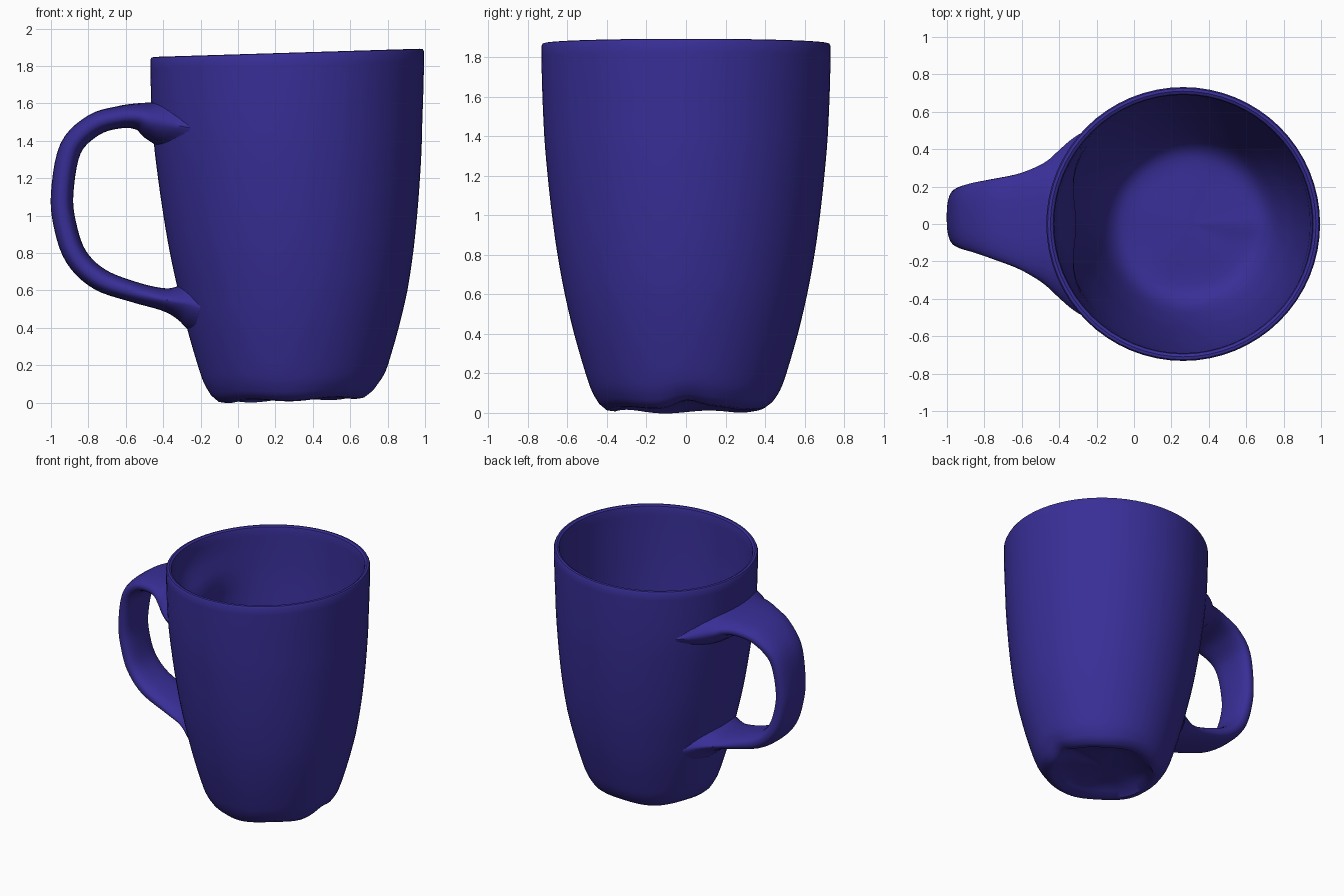
import bpy, bmesh, math
from mathutils import Vector

cube = bpy.data.objects.get("Cube")
if cube:
    bpy.data.objects.remove(cube, do_unlink=True)

glaze = bpy.data.materials.new("indigo glaze")
glaze.use_nodes = True
color = (0.04, 0.028, 0.31, 1)
glaze.diffuse_color = color
bsdf = next(n for n in glaze.node_tree.nodes if n.type == 'BSDF_PRINCIPLED')
bsdf.inputs["Base Color"].default_value = color


def smooth_path(points, steps):
    """Catmull-Rom interpolation of points of any dimension."""
    out = []
    last = len(points) - 1
    for i in range(last):
        quad = [points[min(max(j, 0), last)] for j in (i - 1, i, i + 1, i + 2)]
        for s in range(steps):
            t = s / steps
            out.append([0.5 * (2 * b + (c - a) * t + (2 * a - 5 * b + 4 * c - d) * t ** 2
                               + (3 * b - a - 3 * c + d) * t ** 3)
                        for a, b, c, d in zip(*quad)])
    return out + [list(points[-1])]


def skin_rings(name, rings, capped):
    """Join successive rings of points with quads, optionally capping the ends."""
    bm = bmesh.new()
    loops = [[bm.verts.new(p) for p in ring] for ring in rings]
    n = len(loops[0])
    for a, b in zip(loops, loops[1:]):
        for i in range(n):
            j = (i + 1) % n
            bm.faces.new((a[i], a[j], b[j], b[i]))
    if capped:
        bm.faces.new(loops[0])
        bm.faces.new(loops[-1])
    bmesh.ops.recalc_face_normals(bm, faces=bm.faces)
    mesh = bpy.data.meshes.new(name)
    bm.to_mesh(mesh)
    bm.free()
    mesh.materials.append(glaze)
    obj = bpy.data.objects.new(name, mesh)
    bpy.context.collection.objects.link(obj)
    bpy.ops.object.select_all(action='DESELECT')
    obj.select_set(True)
    bpy.context.view_layer.objects.active = obj
    bpy.ops.object.shade_smooth_by_angle(angle=math.radians(40))


# Cup: (radius, height) of the recessed underside, outer wall, rim, inner wall and floor
underside = [(0.04, 0.07), (0.22, 0.065), (0.31, 0.045), (0.36, 0.015), (0.4, 0.02)]
wall = smooth_path([(0.438, 0.05), (0.475, 0.11), (0.508, 0.2), (0.566, 0.4), (0.613, 0.6),
                    (0.65, 0.8), (0.678, 1.0), (0.7, 1.2), (0.717, 1.4), (0.728, 1.65),
                    (0.732, 1.855)], 3)
rim = [(0.725, 1.868), (0.71, 1.871), (0.695, 1.862)]
inside = smooth_path([(0.69, 1.84), (0.685, 1.65), (0.672, 1.4), (0.632, 1.0), (0.567, 0.6),
                      (0.518, 0.4), (0.46, 0.23), (0.4, 0.15), (0.32, 0.125),
                      (0.18, 0.13), (0.04, 0.135)], 3)


def axis(z):
    return 0.293 - 0.03 * min(1, max(0, (z - 0.6) / 0.9))


def cup_point(r, z, angle, swell=0):
    turn = math.atan2(math.sin(angle), math.cos(angle))
    # Inner wall swells behind the upper handle root
    r -= swell * math.exp(-((math.pi - abs(turn)) / 0.42) ** 2 - ((z - 1.47) / 0.15) ** 2)
    x = axis(z) + r * math.cos(angle)
    # Slightly tilted rim
    z += 0.03 * (x - 0.27) * (z / 1.86) ** 4
    # Uneven foot with a notch on the side away from the handle
    foot = max(0, 1 - z / 0.18) * min(1, r / 0.3)
    z += foot * (0.04 * math.exp(-(turn / 0.22) ** 2) + 0.008 * math.sin(5 * angle)
                 + 0.012 * math.cos(angle))
    return x, r * math.sin(angle), z


SEGMENTS = 64
turns = [math.tau * k / SEGMENTS for k in range(SEGMENTS)]
skin_rings("mug_cup", [[cup_point(r, z, a) for a in turns] for r, z in underside + wall + rim]
           + [[cup_point(r, z, a, 0.11) for a in turns] for r, z in inside], True)

# Handle: (x, z, half thickness, half width), flaring into thin-edged roots
spine = smooth_path([(-0.2, 1.46, 0.16, 0.53), (-0.31, 1.48, 0.15, 0.47),
                     (-0.39, 1.495, 0.135, 0.405), (-0.46, 1.51, 0.105, 0.34),
                     (-0.53, 1.53, 0.073, 0.295), (-0.63, 1.527, 0.06, 0.25),
                     (-0.77, 1.485, 0.06, 0.21),
                     (-0.895, 1.36, 0.06, 0.175), (-0.94, 1.12, 0.06, 0.155),
                     (-0.925, 0.95, 0.061, 0.15), (-0.865, 0.78, 0.061, 0.155),
                     (-0.74, 0.66, 0.06, 0.165), (-0.55, 0.59, 0.055, 0.18),
                     (-0.4, 0.553, 0.06, 0.21), (-0.32, 0.54, 0.088, 0.25),
                     (-0.26, 0.53, 0.125, 0.29), (-0.2, 0.515, 0.15, 0.33)], 5)


def wall_radius(z):
    for (r0, z0), (r1, z1) in zip(wall, wall[1:]):
        if z <= z1:
            return r0 + (r1 - r0) * (z - z0) / (z1 - z0)
    return wall[-1][0]


def soft(v, power):
    return math.copysign(abs(v) ** power, v)


def keep_in_wall(p):
    """Push points that reach the cup's hollow back out into its wall."""
    center = Vector((axis(p.z), 0, p.z))
    out = p - center
    out.length = max(out.length, wall_radius(p.z) - 0.012)
    return center + out


SIDES = 32
rings = []
for i, (x, z, thick, wide) in enumerate(spine):
    before, after = spine[max(i - 1, 0)], spine[min(i + 1, len(spine) - 1)]
    along = Vector((after[0] - before[0], 0, after[1] - before[1])).normalized()
    normal = Vector((-along.z, 0, along.x))
    shift = 0.035 * min(1, max(0, (-0.45 - x) / 0.4))
    power = 0.8 + 0.6 * min(1, max(0, (x + 0.6) / 0.3))
    ring = []
    for k in range(SIDES):
        a = math.tau * k / SIDES
        ring.append(keep_in_wall(Vector((x, shift + wide * soft(math.cos(a), 0.8), z))
                                 + normal * thick * soft(math.sin(a), power)))
    rings.append(ring)
skin_rings("mug_handle", rings, False)
